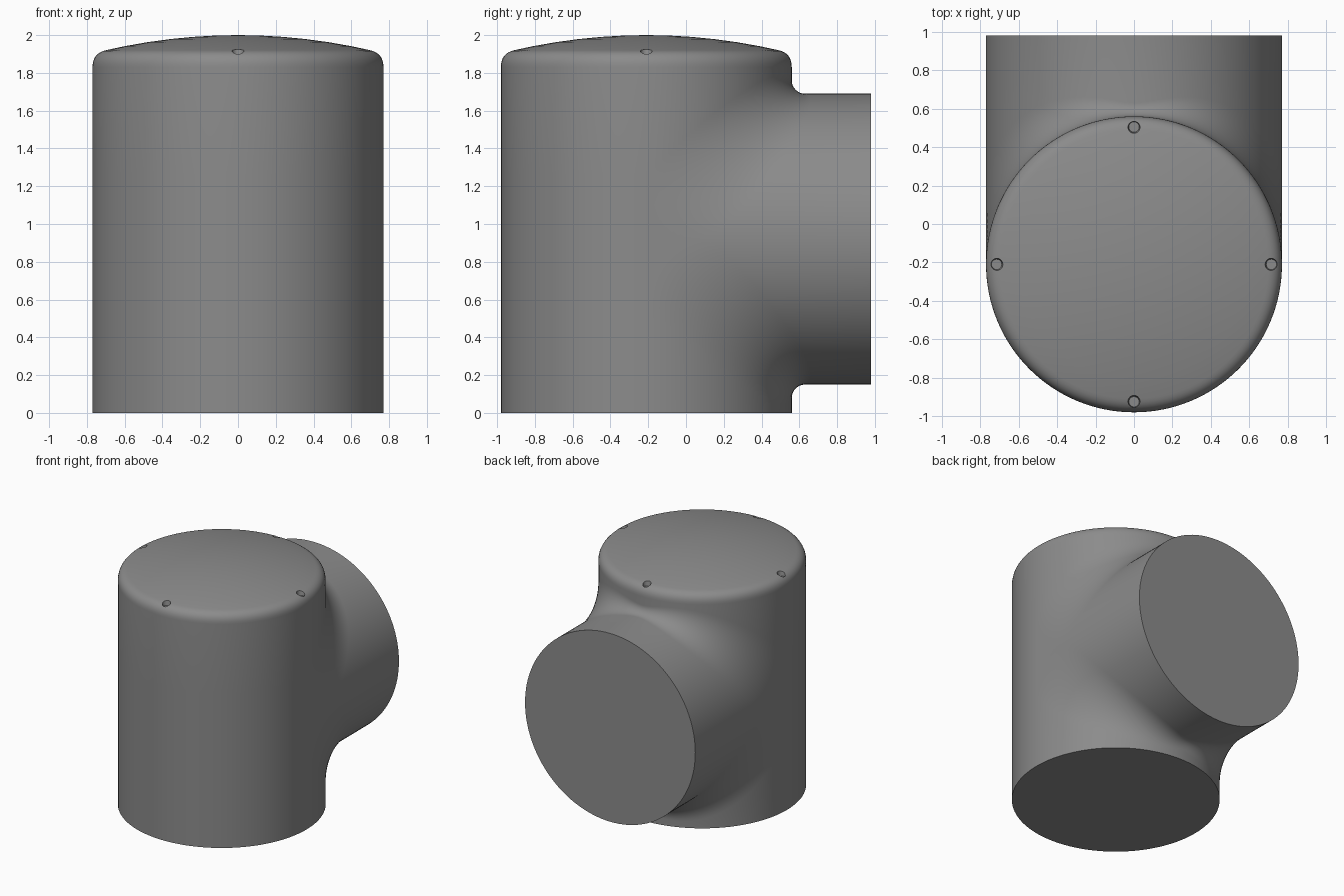
import bpy, bmesh
from math import sin, cos, pi, sqrt

if "Cube" in bpy.data.objects:
    bpy.data.objects.remove(bpy.data.objects["Cube"])

R, YC, ZC, YEND = 0.77, -0.21, 0.92, 0.98   # pipe radius, upright axis y, branch axis z, branch end
N, ARC = 64, 12                             # half-turn steps, fillet steps


def fillet(t):
    # blend radius grows from the top/bottom of the joint to its sides
    return 0.04 + 0.3 * sqrt(sin(t) ** 2 + 0.01)


# rounded rim and shallow dome as (radius, z), from side wall to apex
a, b, c = (R, 1.83), (R, 1.905), (0.70, 1.92)
dome = []
for i in range(9):
    s = i / 8
    dome.append(tuple((1 - s) ** 2 * a[k] + 2 * s * (1 - s) * b[k] + s * s * c[k] for k in (0, 1)))
dome += [(r, 2 - 0.163 * r * r) for r in (0.6, 0.48, 0.36, 0.24, 0.12, 0.0)]
base = [(0.0, 0.0), (R, 0.0)]


def front_row(t, up):
    # from the upright pipe's end, round the fillet, to the branch's end centre
    sx, u, d = sin(t), cos(t), fillet(t)
    x, y = R * sx, R * u
    sgn = 1 if up else -1
    row = [(r * sx, YC + r * u, z) for r, z in (reversed(dome) if up else base)]
    for i in range(ARC + 1):
        q = pi / 2 * i / ARC
        row.append((x, YC + y + d * (1 - cos(q)), ZC + sgn * (y + d * (1 - sin(q)))))
    return row + [(x, YEND, ZC + sgn * y), (0, YEND, ZC)]


bm = bmesh.new()


def skin(rows):
    vr = [[bm.verts.new(p) for p in row] for row in rows]
    for r0, r1 in zip(vr, vr[1:]):
        for i in range(len(r0) - 1):
            bm.faces.new((r0[i], r0[i + 1], r1[i + 1], r1[i]))


# upper and lower halves of the joint
angles = [-pi / 2 + pi * i / N for i in range(N + 1)]
for up in (True, False):
    skin([front_row(t, up) for t in angles])

# plain half of the upright pipe
d90 = fillet(pi / 2)
wall = base + [(R, ZC - d90), (R, ZC + d90)] + dome
skin([[(r * sin(t + pi), YC + r * cos(t + pi), z) for r, z in wall] for t in angles])

# small flat webs where the two fillets meet at each side
qs = [pi / 2 * i / ARC for i in range(ARC + 1)]
arc = [(d90 * (1 - cos(q)), d90 * (1 - sin(q))) for q in qs]
for sx in (-1, 1):
    for (y0, z0), (y1, z1) in zip(arc, arc[1:]):
        bm.faces.new([bm.verts.new((sx * R, YC + y, ZC + z))
                      for y, z in ((y0, z0), (y1, z1), (y1, -z1), (y0, -z0))])

bmesh.ops.remove_doubles(bm, verts=bm.verts, dist=1e-4)
bmesh.ops.dissolve_degenerate(bm, edges=bm.edges, dist=1e-5)
bmesh.ops.recalc_face_normals(bm, faces=bm.faces)
me = bpy.data.meshes.new("tee_body")
bm.to_mesh(me)
bm.free()
body = bpy.data.objects.new("tee_body", me)
bpy.context.collection.objects.link(body)

# dark grey finish
grey = bpy.data.materials.new("dark_grey")
grey.diffuse_color = (0.26, 0.26, 0.26, 1)
grey.use_nodes = True
grey.node_tree.nodes["Principled BSDF"].inputs["Base Color"].default_value = grey.diffuse_color
me.materials.append(grey)

# four small shallow recesses around the rim
for i in range(4):
    t = i * pi / 2
    bpy.ops.mesh.primitive_cone_add(vertices=20, radius1=0.027, radius2=0.039, depth=0.08,
                                    location=(0.715 * sin(t), YC + 0.715 * cos(t), 1.925))
    cutter = bpy.context.object
    cutter.name = f"recess_cutter_{i + 1}"
    cutter.hide_render = True
    cutter.data.materials.append(grey)
    bpy.context.view_layer.objects.active = body
    mod = body.modifiers.new("recess", 'BOOLEAN')
    mod.operation, mod.solver, mod.object = 'DIFFERENCE', 'EXACT', cutter
    bpy.ops.object.modifier_apply(modifier=mod.name)
    bpy.data.objects.remove(cutter)

bpy.ops.object.select_all(action='DESELECT')
body.select_set(True)
bpy.context.view_layer.objects.active = body
bpy.ops.object.shade_smooth_by_angle(angle=pi / 5)
